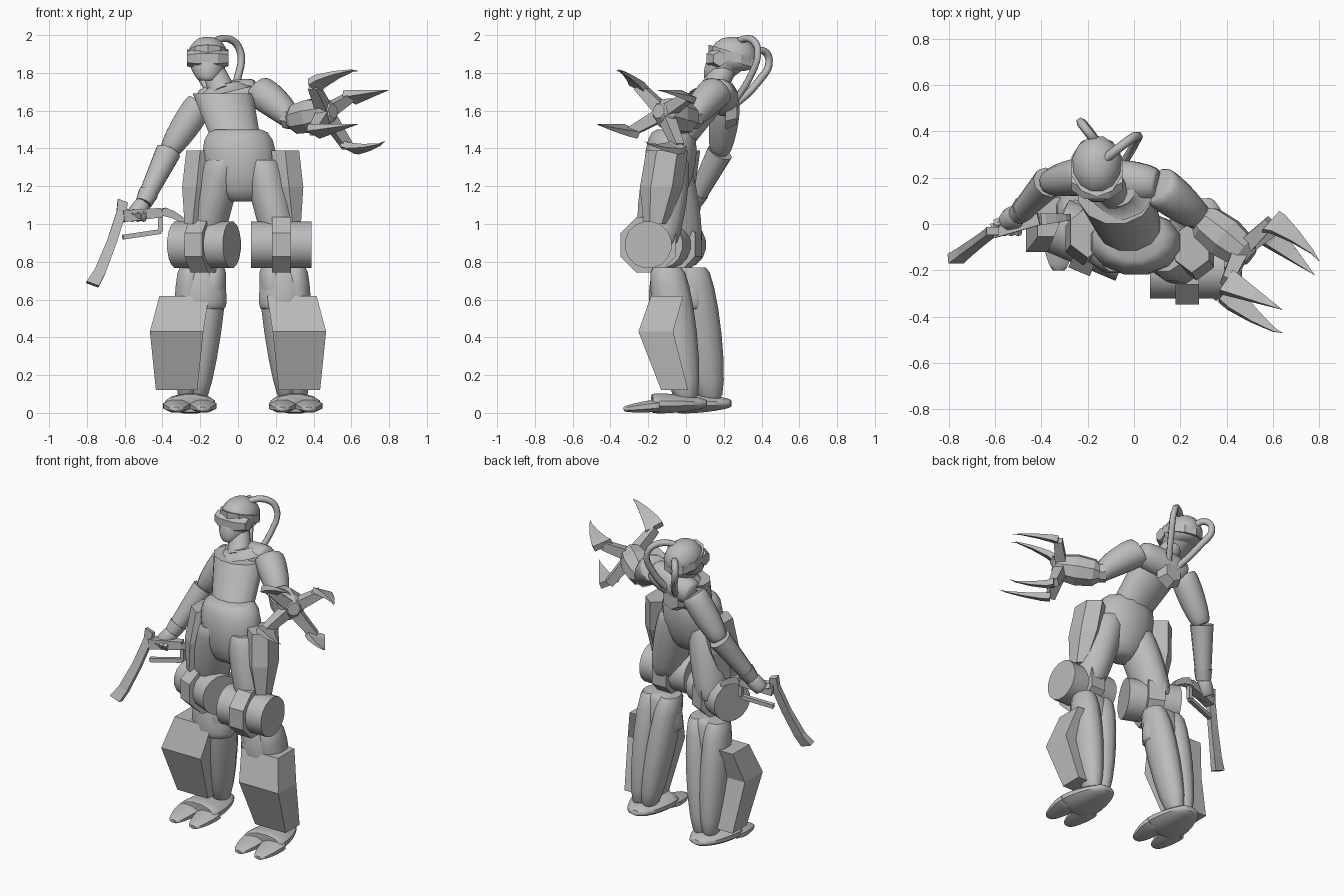
import bpy, bmesh, math
from mathutils import Vector

cube = bpy.data.objects.get("Cube")
if cube:
    bpy.data.objects.remove(cube)

grey = bpy.data.materials.new("plain_grey")
grey.use_nodes = True
grey.diffuse_color = (0.5, 0.5, 0.5, 1)
grey.node_tree.nodes["Principled BSDF"].inputs["Base Color"].default_value = grey.diffuse_color

UP = Vector((0, 0, 1))
BACK = Vector((0, 1, 0))
STRAIGHT = Vector((0, 0, 0))


def limb(name, start, end, start_radius, end_radius, bulge=0.0, squash=1.0, sides=12, steps=8,
         bow=STRAIGHT, axis=None, flatten=BACK, faceted=False):
    """Tapered solid between two points. It swells elliptically by bulge, bends
    sideways by bow, and is scaled by squash along the flatten direction."""
    start, end = Vector(start), Vector(end)
    normal = (axis or end - start).normalized()
    across = flatten.cross(normal).normalized()
    depth = normal.cross(across) * squash
    bm = bmesh.new()
    rings = []
    for step in range(steps + 1):
        phase = math.pi * step / steps
        t, swell = (1 - math.cos(phase)) / 2, math.sin(phase)
        centre = start.lerp(end, t) + Vector(bow) * swell
        radius = start_radius + (end_radius - start_radius) * t + bulge * swell
        angles = [math.tau * (k + 0.5) / sides for k in range(sides)]
        rings.append([bm.verts.new(centre + radius * (across * math.cos(a) + depth * math.sin(a)))
                      for a in angles])
    for lower, upper in zip(rings, rings[1:]):
        for k in range(sides):
            following = (k + 1) % sides
            bm.faces.new((lower[k], lower[following], upper[following], upper[k]))
    bm.faces.new(rings[0])
    bm.faces.new(rings[-1])
    bmesh.ops.recalc_face_normals(bm, faces=bm.faces)
    mesh = bpy.data.meshes.new(name)
    bm.to_mesh(mesh)
    bm.free()
    mesh.materials.append(grey)
    if not faceted:
        mesh.shade_smooth()
        mesh.set_sharp_from_angle(angle=math.radians(50))
    bpy.context.collection.objects.link(bpy.data.objects.new(name, mesh))


def hose(name, points, radius=0.02):
    """Round tube running smoothly through the points."""
    curve = bpy.data.curves.new(name, "CURVE")
    curve.dimensions = "3D"
    curve.bevel_depth = radius
    curve.bevel_resolution = 1
    curve.resolution_u = 5
    spline = curve.splines.new("BEZIER")
    spline.bezier_points.add(len(points) - 1)
    for bezier_point, position in zip(spline.bezier_points, points):
        bezier_point.co = position
        bezier_point.handle_left_type = bezier_point.handle_right_type = "AUTO"
    curve.materials.append(grey)
    bpy.context.collection.objects.link(bpy.data.objects.new(name, curve))


# Torso, leaning back from the hips
waist = Vector((0, -.07, 1.47))
collar = Vector((-.08, .13, 1.69))
left_shoulder = Vector((.1, .17, 1.7))
right_shoulder = Vector((-.2, .21, 1.64))
limb("hips", (.02, -.1, 1.12), waist + UP * .03, .07, .125, bulge=.1, squash=.7, axis=UP)
limb("chest", waist - UP * .06, collar, .13, .165, squash=.8, axis=UP)
limb("collar", collar, collar + UP * .05, .165, .08, squash=.7, axis=UP + Vector((-.25, 0, 0)), bow=BACK * .02)
limb("shoulders", right_shoulder, left_shoulder, .06, .06, bulge=.03)
back_socket = collar + BACK * .08 - UP * .1
limb("back_socket", back_socket, back_socket + BACK * .06, .09, .06, sides=6, steps=1, flatten=UP)

# Neck, head, helmet and visor
head = Vector((-.16, .25, 1.89))
limb("neck", collar, head, .075, .05)
limb("face", head - BACK * .09 - UP * .13, head, .045, .1, bulge=.02, squash=1.2, axis=UP)
limb("helmet", head - UP * .08, head + UP * .1, .05, .02, bulge=.075, squash=1.2, axis=UP)
limb("helmet_band", head - UP * .03, head + UP * .02, .115, .115, squash=1.2, sides=10, steps=1,
     axis=UP + BACK * .3, faceted=True)
brow = head - BACK * .1 - UP * .015
side_of_head = Vector((.11, .03, 0))
limb("visor", brow - Vector((.11, -.03, 0)), brow + side_of_head, .04, .04, bulge=.015, sides=6,
     steps=3, bow=BACK * -.03, flatten=UP, faceted=True)
hose("left_hose", (head + UP * .06, (-.05, .34, 1.98), (.01, .38, 1.92), (0, .34, 1.78), back_socket))
hose("right_hose", (head + BACK * .1, (-.2, .4, 1.92), (-.23, .44, 1.87), (-.18, .38, 1.75), back_socket))

# Right arm with a cuffed forearm and gripping hand
right_elbow = Vector((-.37, .18, 1.38))
right_wrist = Vector((-.5, .04, 1.11))
limb("right_upper_arm", right_shoulder, right_elbow, .07, .045, bulge=.02)
limb("right_forearm", right_elbow, right_wrist, .07, .045, sides=10)
limb("right_cuff", right_elbow.lerp(right_wrist, .8), right_wrist, .055, .045, sides=10, steps=1)
palm = Vector((-.55, .01, 1.04))
limb("right_hand", right_wrist, palm, .04, .04, bulge=.01, sides=8)
for finger in range(4):
    knuckle = palm + Vector((finger * .03 - .04, 0, .03))
    limb("right_finger", knuckle, knuckle - BACK * .04 - UP * .05, .02, .015, sides=6, steps=2,
         bow=BACK * -.03, flatten=UP)

# Hand weapon: curved stock, hooked barrel and guard
grip = Vector((-.61, -.03, 1.04))
muzzle = Vector((-.41, .02, 1.06))
guard_front = muzzle - UP * .1
limb("weapon_stock", grip - Vector((.16, .12, .36)), grip + UP * .08, .05, .04, bulge=-.008, squash=.6,
     sides=4, steps=4, bow=(.02, .015, 0), faceted=True)
limb("weapon_barrel", grip, muzzle, .045, .035, sides=4, steps=1, faceted=True)
limb("weapon_hook", muzzle, muzzle + Vector((.13, .01, -.06)), .035, .02, sides=4, steps=4,
     bow=UP * .02, faceted=True)
limb("weapon_guard", grip - UP * .11, guard_front, .018, .018, sides=4, steps=1, faceted=True)
limb("weapon_guard_post", guard_front, muzzle, .018, .018, sides=4, steps=1, faceted=True)

# Left arm ending in a faceted hub
left_wrist = Vector((.28, .03, 1.55))
hub = Vector((.42, -.08, 1.58))
limb("left_upper_arm", left_shoulder, left_wrist, .08, .05, bulge=.02, bow=UP * .02)
limb("left_cuff", left_wrist.lerp(left_shoulder, .1), left_wrist.lerp(hub, .2), .065, .055,
     sides=8, steps=1, faceted=True)
limb("claw_hub", left_wrist, hub.lerp(left_wrist, -.6), .05, .04, bulge=.05, sides=8, steps=4, faceted=True)

# Four claws: a straight arm and a broad curved blade each
claws = (((.4, -.25, 1.73), (.64, -.37, 1.81), UP * .02),
         ((.59, .01, 1.67), (.8, -.16, 1.71), BACK * .02),
         ((.58, -.04, 1.41), (.78, -.22, 1.44), UP * -.02),
         ((.4, -.29, 1.49), (.64, -.47, 1.53), BACK * -.02))
for heel, tip, bow in claws:
    limb("claw_arm", hub.lerp(left_wrist, -.3), heel, .05, .035, sides=4, steps=1, flatten=UP, faceted=True)
    limb("claw_blade", heel, tip, .08, .001, squash=.35, sides=4, steps=4, bow=bow,
         flatten=UP + BACK * .5, faceted=True)

# Legs: the right one is mirrored, shifted in and set back
for side, sign, inset, setback, yaw in (("left", 1, 0, 0, 0), ("right", -1, .05, .13, .4)):
    def at(x, y, z):
        return Vector((sign * (x - inset), y + setback, z))

    hip, knee, ankle = at(.13, -.1 - setback, 1.34), at(.23, -.2, .89), at(.29, 0, .07)
    limb(side + "_thigh", hip, knee + BACK * .05, .09, .08, bulge=.025, squash=1.2, axis=UP)
    limb(side + "_holster", at(.29, -.16 - setback / 2, 1), at(.25, -.1 - setback / 2, 1.39), .05, .085,
         bulge=.02, squash=1.3, sides=6, steps=2, axis=UP, faceted=True)

    # Knee hinge with an octagonal collar
    axle = Vector((math.cos(yaw), -math.sin(yaw), 0))
    limb(side + "_knee_drum", knee - axle * .16, knee + axle * .16, .125, .125, sides=16, steps=1, flatten=UP)
    limb(side + "_knee_collar", knee - axle * .05, knee + axle * .05, .16, .16, sides=8, steps=1,
         flatten=UP, faceted=True)

    # Lower leg: a rounded cap and two long lobes
    shin = at(.24, -.1, .77)
    limb(side + "_knee_cap", shin, shin - UP * .22, .09, .12, bulge=.025, squash=.75, axis=UP)
    for lobe in (-1, 1):
        spread = Vector((lobe * .065, 0, 0))
        limb(side + "_calf_lobe", shin + spread, ankle + spread / 2, .055, .035, bulge=.035, squash=1.35,
             axis=UP, sides=10)

    # Wedge-shaped shin guard, fullest in front at mid height
    limb(side + "_shin_guard", at(.325 + inset, -.06, .12), at(.285 + inset, -.1, .62), .155, .185,
         bulge=.03, squash=.65, sides=4, steps=2, bow=(sign * .02, -.08, .06), axis=UP, faceted=True)

    # Broad foot with two splayed toes
    ball = at(.305, -.18, .05)
    limb(side + "_foot", at(.29, .11, .05), ball, .04, .12, bulge=.04, squash=.4, flatten=UP)
    for toe in (-1, 1):
        root = ball + Vector((toe * .07, .04, -.01))
        limb(side + "_toe", root, root - BACK * .19 - UP * .02, .07, .025, bulge=.02, squash=.45,
             sides=8, flatten=UP)
